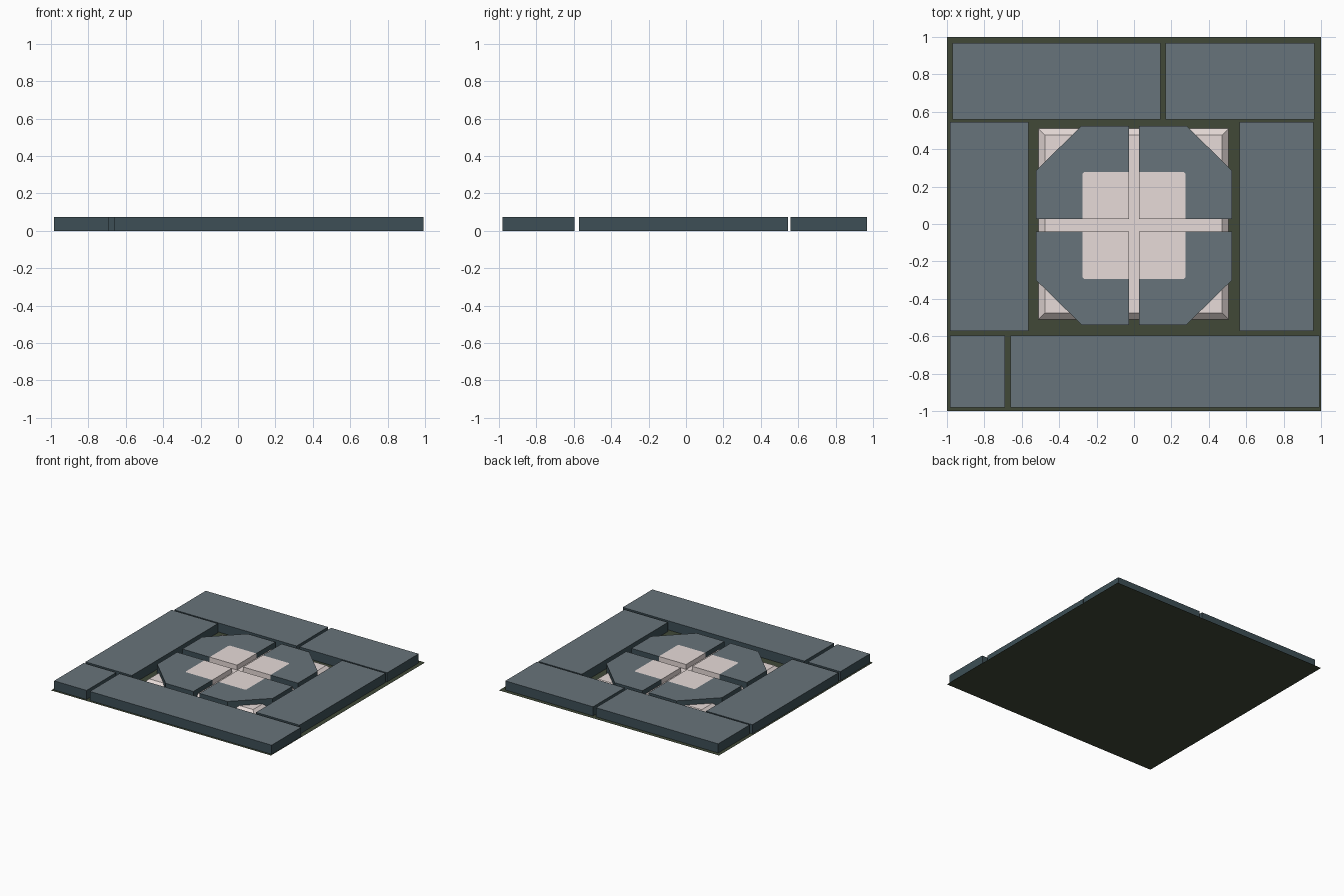
import bpy

if "Cube" in bpy.data.objects:
    bpy.data.objects.remove(bpy.data.objects["Cube"])


def material(name, rgb):
    m = bpy.data.materials.new(name)
    m.diffuse_color = (*rgb, 1)
    m.use_nodes = True
    m.node_tree.nodes["Principled BSDF"].inputs["Base Color"].default_value = m.diffuse_color
    return m


SLATE = material("slate", (0.137, 0.173, 0.196))
DARK = material("dark slate", (0.047, 0.078, 0.093))
PALE = material("pale stone", (0.80, 0.71, 0.69))
MOSS = material("dark moss", (0.052, 0.066, 0.039))
TOP = 0.075


def prism(name, outline, height, top_mat, side_mat, upper=None, skip=()):
    """Open-bottomed prism from a plan outline; 'upper' tapers the top,
    'skip' leaves out walls where parts join."""
    upper = upper or outline
    n = len(outline)
    verts = [(x, y, 0) for x, y in outline] + [(x, y, height) for x, y in upper]
    faces = [tuple(range(n, 2 * n))]
    faces += [(i, (i + 1) % n, n + (i + 1) % n, n + i)
              for i in range(n) if i not in skip]
    # mirrored outlines run clockwise: keep faces outward
    area = sum(outline[i][0] * outline[(i + 1) % n][1]
               - outline[(i + 1) % n][0] * outline[i][1] for i in range(n))
    if area < 0:
        faces = [f[::-1] for f in faces]
    mesh = bpy.data.meshes.new(name)
    mesh.from_pydata(verts, [], faces)
    mesh.materials.append(top_mat)
    mesh.materials.append(side_mat)
    for p in mesh.polygons:
        p.material_index = 0 if p.index == 0 else 1
    ob = bpy.data.objects.new(name, mesh)
    bpy.context.collection.objects.link(ob)
    return ob


def rect(x0, x1, y0, y1):
    return [(x0, y0), (x1, y0), (x1, y1), (x0, y1)]


# Ground sheet under the paving
bpy.ops.mesh.primitive_plane_add(size=2, location=(0, 0, 0))
base = bpy.context.object
base.name = "ground_sheet"
base.data.materials.append(MOSS)

# Border slabs: light tops, dark sides
for name, r in {
    "back_left_slab": (-0.97, 0.142, 0.558, 0.967),
    "back_right_slab": (0.168, 0.965, 0.558, 0.967),
    "left_slab": (-0.985, -0.565, -0.572, 0.545),
    "right_slab": (0.565, 0.96, -0.572, 0.545),
    "front_left_slab": (-0.985, -0.69, -0.98, -0.596),
    "front_right_slab": (-0.66, 0.992, -0.98, -0.596),
}.items():
    prism(name, rect(*r), TOP, SLATE, DARK)

# Bevelled pale plate below the centre stones
prism("centre_plate", rect(-0.51, 0.505, -0.51, 0.51), 0.035, PALE, PALE,
      rect(-0.475, 0.47, -0.475, 0.475))

# Four clipped centre stones, each with a flush pale inlay at its inner corner
A, M = 0.028, 0.034      # inner edges in x and y
E, F, K = 0.276, 0.286, 0.01   # inlay outer edges and corner clip
for sx, sy, name in ((-1, 1, "back_left"), (1, 1, "back_right"),
                     (-1, -1, "front_left"), (1, -1, "front_right")):
    def place(pts):
        return [(sx * x, -0.007 + sy * y) for x, y in pts]

    inlay_edge = [(E, M), (E, F - K), (E - K, F), (A, F)]
    prism(name + "_centre_stone",
          place([(E, M), (0.525, M), (0.525, 0.292), (0.28, 0.532), (A, 0.532)]
                + inlay_edge[:0:-1]),
          TOP, SLATE, DARK, skip=(5, 6, 7))
    prism(name + "_inlay", place([(A, M)] + inlay_edge),
          TOP, PALE, PALE, skip=(1, 2, 3))
